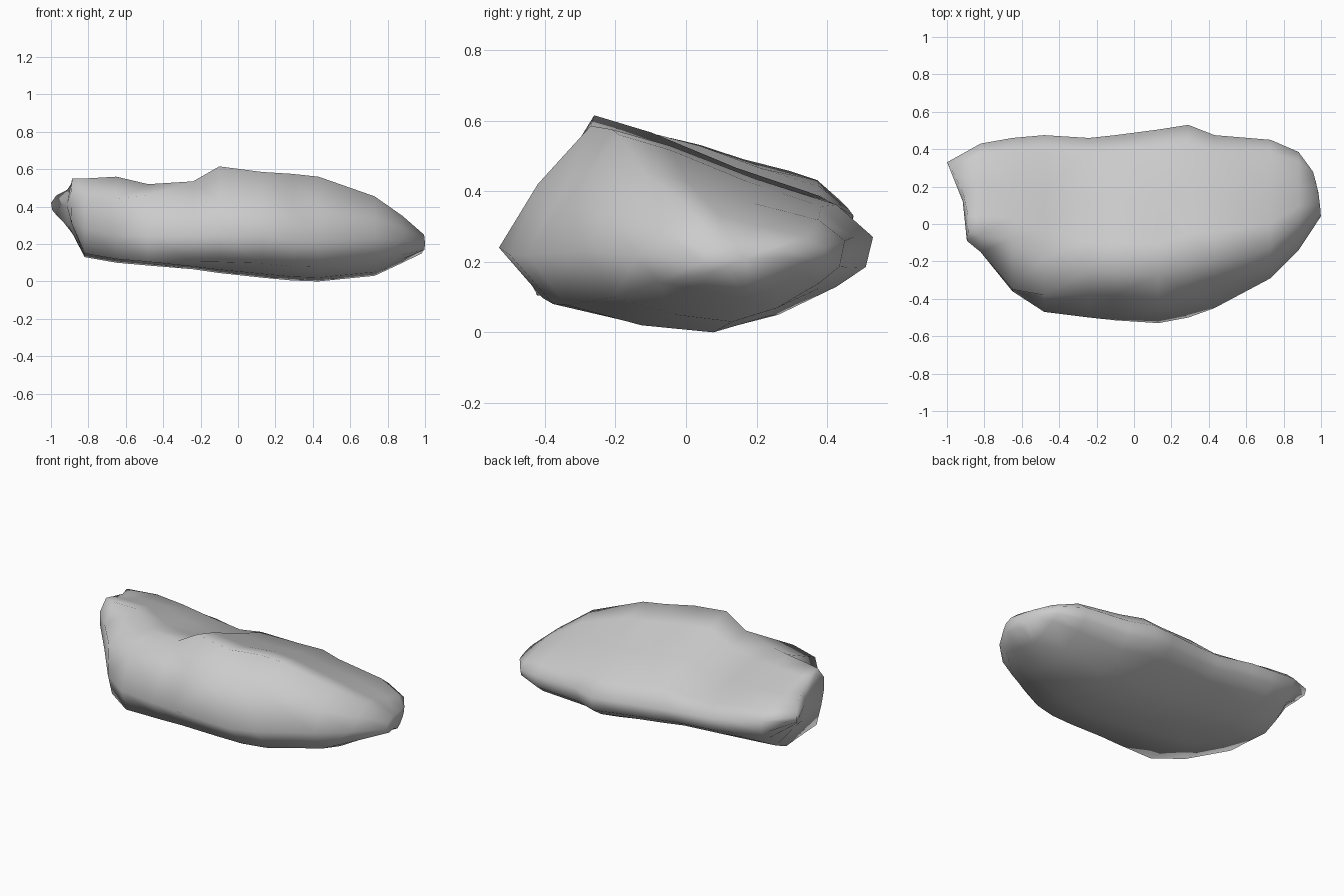
import bpy, bmesh

# Stations along the rock: x, end curve, then front edge, front shoulder,
# top ridge, back edge (y, z each), underside z
STATIONS = [
    (-0.885, -1.05, -0.09, 0.40, -0.09, 0.48, -0.04, 0.55, 0.33, 0.42, 0.30),
    (-0.82, 0.00, -0.15, 0.28, -0.15, 0.44, -0.06, 0.55, 0.43, 0.38, 0.13),
    (-0.65, 0.00, -0.36, 0.25, -0.35, 0.44, -0.08, 0.56, 0.46, 0.35, 0.10),
    (-0.48, 0.00, -0.47, 0.24, -0.38, 0.46, -0.18, 0.52, 0.475, 0.33, 0.085),
    (-0.24, 0.00, -0.50, 0.24, -0.38, 0.42, -0.25, 0.535, 0.46, 0.30, 0.065),
    (-0.10, 0.00, -0.515, 0.24, -0.38, 0.42, -0.26, 0.615, 0.475, 0.29, 0.045),
    (0.13, 0.00, -0.53, 0.24, -0.42, 0.42, -0.27, 0.585, 0.505, 0.28, 0.02),
    (0.29, 0.00, -0.50, 0.22, -0.36, 0.39, -0.21, 0.575, 0.53, 0.27, 0.005),
    (0.43, 0.00, -0.45, 0.22, -0.32, 0.39, -0.19, 0.56, 0.475, 0.27, 0.00),
    (0.73, 0.00, -0.29, 0.23, -0.22, 0.34, -0.12, 0.455, 0.45, 0.26, 0.03),
    (0.88, 0.00, -0.14, 0.22, -0.07, 0.29, 0.01, 0.35, 0.385, 0.24, 0.10),
    (1.00, -0.55, 0.04, 0.20, 0.06, 0.23, 0.10, 0.25, 0.28, 0.24, 0.15),
]


def section(x, curve, yf, zf, ys, zs, yr, zr, yb, zb, zmin):
    w = yb - yf
    depth_b = zb - zmin
    # The lower front edge is bulkier toward the left end
    left = min(1, max(0, -x / 0.45))
    ring = [
        (yf, zf),
        (yf + (0.12 - 0.07 * left) * w, zmin + (0.35 - 0.22 * left) * (zf - zmin)),
        (yf + 0.35 * w, zmin + 0.02 - 0.01 * left),
        (yf + 0.57 * w, zmin),
        (yf + 0.74 * w, zmin + 0.17 * depth_b),
        (yf + 0.90 * w, zmin + 0.47 * depth_b),
        (yf + 0.98 * w, zmin + 0.68 * depth_b),
        (yb, zb),
        (yb - 0.10 * w, zb + 0.30 * (zr - zb)),
        (yr * 0.45 + yb * 0.55, zr * 0.54 + zb * 0.46),
        (yr + 0.22 * (yb - yr), zr - 0.15 * (zr - zb)),
        (yr, zr),
        (ys, zs),
    ]
    return [(x + curve * y * y, y, z) for y, z in ring]


# Loft the sections into one closed boulder
bm = bmesh.new()
rings = [[bm.verts.new(p) for p in section(*s)] for s in STATIONS]
for a, b in zip(rings, rings[1:]):
    for i in range(len(a)):
        j = (i + 1) % len(a)
        bm.faces.new((a[i], a[j], b[j], b[i]))

# End caps
for ring, push in ((rings[0], 0.01), (rings[-1], 0.005)):
    n = len(ring)
    tip = bm.verts.new([sum(v.co[k] for v in ring) / n for k in range(3)])
    tip.co.x += push
    for i in range(n):
        bm.faces.new((ring[i], ring[(i + 1) % n], tip))

bmesh.ops.recalc_face_normals(bm, faces=bm.faces[:])
bmesh.ops.triangulate(bm, faces=bm.faces[:])
mesh = bpy.data.meshes.new("rock")
bm.to_mesh(mesh)
bm.free()
rock = bpy.data.objects.new("rock", mesh)
bpy.context.collection.objects.link(rock)

# Smooth shaded surface
for p in mesh.polygons:
    p.use_smooth = True
